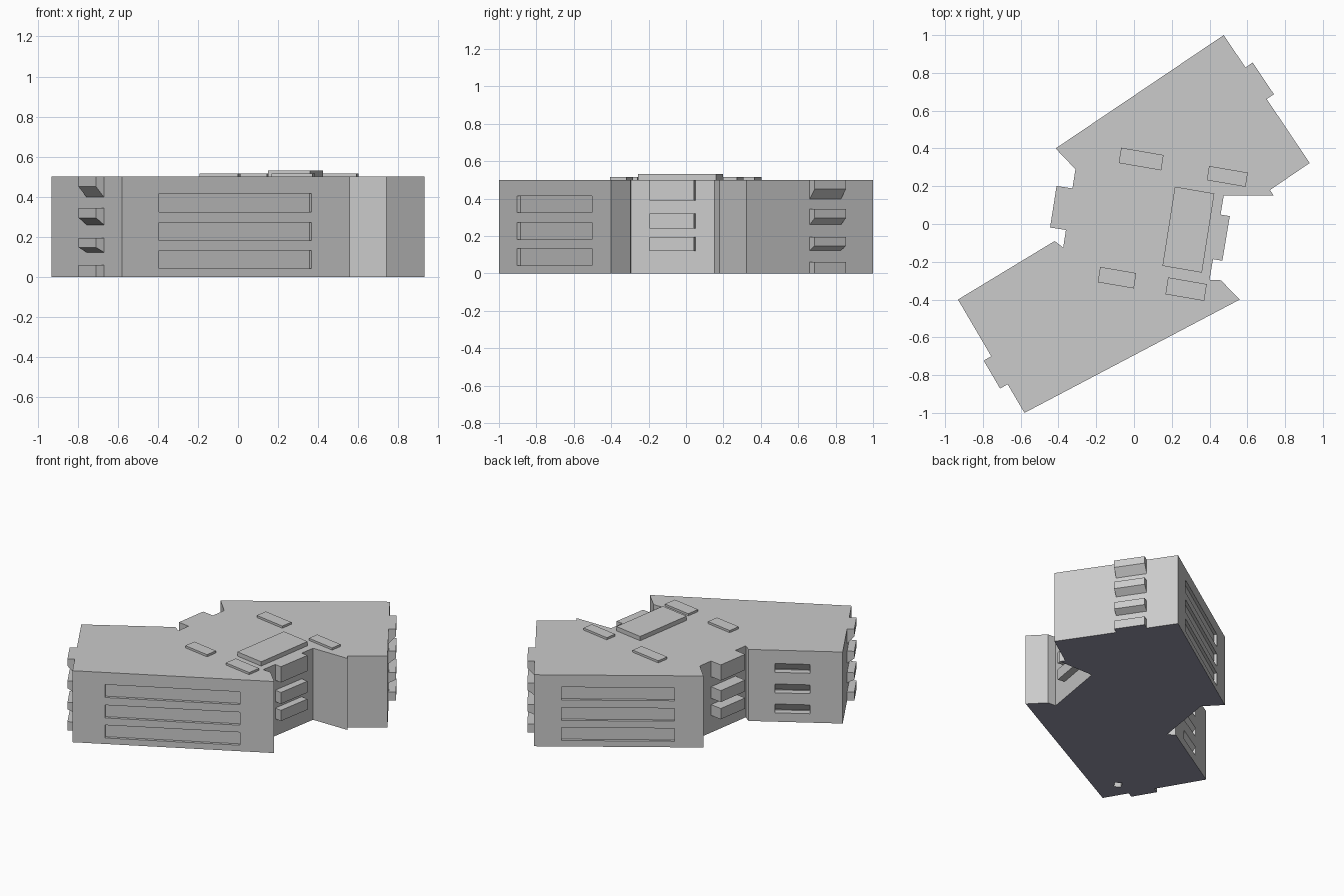
import bpy, bmesh
from mathutils import Vector

cube = bpy.data.objects.get("Cube")
if cube:
    bpy.data.objects.remove(cube, do_unlink=True)


def make_material(name, rgb):
    mat = bpy.data.materials.new(name)
    mat.use_nodes = True
    mat.diffuse_color = (*rgb, 1)
    mat.node_tree.nodes["Principled BSDF"].inputs["Base Color"].default_value = (*rgb, 1)
    return mat


GREY = make_material("light grey", (0.595, 0.595, 0.595))
SLATE = make_material("blue grey", (0.305, 0.305, 0.4))


def paint(mesh):
    """Grey everywhere, blue grey on faces resting on the ground."""
    mesh.materials.clear()
    mesh.materials.append(GREY)
    mesh.materials.append(SLATE)
    for face in mesh.polygons:
        face.material_index = int(face.normal.z < -0.9 and face.center.z < 0.01)


def solid(name, lower, upper):
    """Closed prism between two matching counter-clockwise loops."""
    bm = bmesh.new()
    low = [bm.verts.new(p) for p in lower]
    top = [bm.verts.new(p) for p in upper]
    bm.faces.new(low[::-1])
    bm.faces.new(top)
    n = len(low)
    for i in range(n):
        j = (i + 1) % n
        bm.faces.new((low[i], low[j], top[j], top[i]))
    bmesh.ops.recalc_face_normals(bm, faces=bm.faces)
    mesh = bpy.data.meshes.new(name)
    bm.to_mesh(mesh)
    bm.free()
    paint(mesh)
    ob = bpy.data.objects.new(name, mesh)
    bpy.context.collection.objects.link(ob)
    return ob


def prism(name, outline, z0, z1):
    return solid(name, [(x, y, z0) for x, y in outline], [(x, y, z1) for x, y in outline])


def wall_block(name, wall, span, depths, lows, tops):
    """Block on a stretch of wall; depths, lows and tops are (inner, outer) pairs."""
    a, b = Vector(wall[0]), Vector(wall[1])
    d = b - a
    out = Vector((d.y, -d.x)).normalized()
    ring = [(a + d * span[s] + out * depths[k], k) for s, k in ((0, 0), (0, 1), (1, 1), (1, 0))]
    return solid(name, [(v.x, v.y, lows[k]) for v, k in ring],
                 [(v.x, v.y, tops[k]) for v, k in ring])


# Corners that carry details
front_wall = ((-0.58, -1.0), (0.56, -0.40))
back_wall = ((0.475, 1.0), (-0.415, 0.40))
left_end = ((0.93, 0.323), (0.475, 1.0))
right_end = ((-0.932, -0.40), (-0.58, -1.0))
side_wall = ((-0.42, -0.09), (-0.932, -0.40))
left_waist = ((0.40, -0.295), (0.475, 0.15))
right_waist = ((-0.31, 0.29), (-0.375, -0.125))

# Main building block: two skewed wings joined by a narrow waist
outline = [*front_wall, (0.46, -0.298), *left_waist, (0.74, 0.15), (0.72, 0.18),
           *left_end, back_wall[1], *right_waist, *side_wall]
body = prism("main_body", outline, 0, 0.5)

# Recessed slots in the long walls, wedge slots in the short side wall
cutters = []
for z0, z1 in ((0.325, 0.415), (0.182, 0.272), (0.042, 0.132)):
    for wall in (front_wall, back_wall):
        cutters.append(wall_block("slot_cutter", wall, (0.162, 0.83), (-0.02, 0.03),
                                  (z0, z0), (z1, z1)))
    cutters.append(wall_block("slot_cutter", side_wall, (0.28, 0.655), (-0.045, 0.03),
                              (z0 + 0.02, z0 + 0.02), (z0 + 0.025, z1 + 0.03)))

# Small pit in the underside of the front wing
cutters.append(prism("pit_cutter", [(-0.58, -0.82), (-0.54, -0.845), (-0.515, -0.80),
                                    (-0.555, -0.775)], -0.05, 0.05))

for cutter in cutters:
    cutter.hide_render = True
    mod = body.modifiers.new("slot", "BOOLEAN")
    mod.operation = "DIFFERENCE"
    mod.solver = "EXACT"
    mod.object = cutter
bpy.context.view_layer.update()
cut_mesh = bpy.data.meshes.new_from_object(
    body.evaluated_get(bpy.context.evaluated_depsgraph_get()))
body.modifiers.clear()
body.data = cut_mesh
paint(cut_mesh)
for cutter in cutters:
    bpy.data.objects.remove(cutter, do_unlink=True)

# Wedge fins on both ends: top, underside at the wall, underside at the tip
wedges = ((0.5, 0.398, 0.45), (0.345, 0.26, 0.295), (0.195, 0.123, 0.147), (0.06, 0, 0))
for side, wall in (("left", left_end), ("right", right_end)):
    for i, (top, z_in, z_out) in enumerate(wedges):
        wall_block(f"{side}_end_fin_{i + 1}", wall, (0.5, 0.747), (0, 0.046),
                   (z_in, z_out), (top, top))

# Box fins on both sides of the waist
for side, wall, depth in (("left", left_waist, 0.05), ("right", right_waist, 0.085)):
    for i, (z0, z1) in enumerate(((0.39, 0.5), (0.24, 0.32), (0.12, 0.195))):
        wall_block(f"{side}_waist_fin_{i + 1}", wall, (0.245, 0.775), (0, depth),
                   (z0, z0), (z1, z1))

# Raised roof plates: centre, half sizes and top height, all turned with the waist
along = Vector((0.985, -0.17))
across = Vector((0.155, 0.988))
plates = {
    "roof_block": (0.288, -0.03, 0.106, 0.212, 0.53),
    "roof_plate_back_right": (0.038, 0.344, 0.114, 0.041, 0.515),
    "roof_plate_back_left": (0.494, 0.252, 0.104, 0.038, 0.515),
    "roof_plate_front_right": (-0.09, -0.284, 0.097, 0.041, 0.515),
    "roof_plate_front_left": (0.276, -0.345, 0.104, 0.045, 0.515),
}
for name, (x, y, hx, hy, top) in plates.items():
    corners = [Vector((x, y)) + along * hx * sx + across * hy * sy
               for sx, sy in ((-1, -1), (1, -1), (1, 1), (-1, 1))]
    prism(name, corners, 0.495, top)
